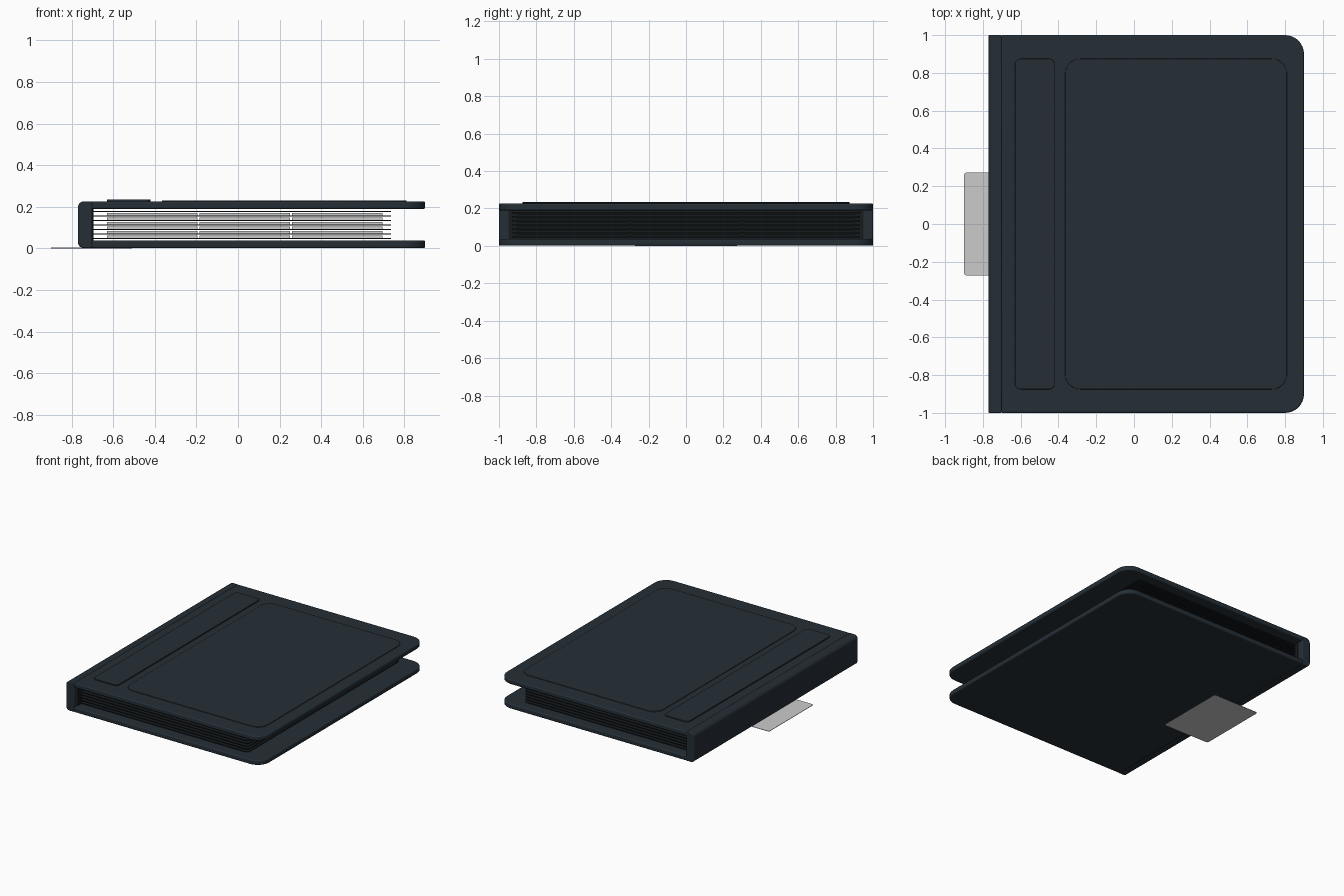
import bpy, bmesh, math

cube = bpy.data.objects.get("Cube")
if cube:
    bpy.data.objects.remove(cube, do_unlink=True)


def material(name, rgb):
    m = bpy.data.materials.new(name)
    m.use_nodes = True
    m.diffuse_color = (*rgb, 1)
    m.node_tree.nodes["Principled BSDF"].inputs["Base Color"].default_value = (*rgb, 1)
    return m


COVER = material("dark slate", (0.018, 0.028, 0.037))
PAGE = material("page black", (0.009, 0.012, 0.014))
CARD = material("card grey", (0.6, 0.6, 0.6))


def arc_corners(corners, steps=8):
    """Outline from (centre x, centre y, radius, start angle) corners."""
    pts = []
    for cx, cy, r, start in corners:
        n = steps if r > 0 else 0
        for i in range(n + 1):
            a = math.radians(start + 90 * i / max(n, 1))
            pts.append((cx + r * math.cos(a), cy + r * math.sin(a)))
    return pts


def slab(name, x0, x1, half_y, z0, z1, mat, r_left=0.0, r_right=0.0, bevel=0.0, mid_y=0.0):
    """Flat plate with rounded corners on its left and right ends."""
    lo, hi = mid_y - half_y, mid_y + half_y
    pts = arc_corners([(x1 - r_right, hi - r_right, r_right, 0),
                       (x0 + r_left, hi - r_left, r_left, 90),
                       (x0 + r_left, lo + r_left, r_left, 180),
                       (x1 - r_right, lo + r_right, r_right, 270)])
    return extrude(name, [(x, y, z0) for x, y in pts], (0, 0, z1 - z0), mat, bevel)


def extrude(name, pts, offset, mat, bevel=0.0):
    bm = bmesh.new()
    face = bm.faces.new([bm.verts.new(p) for p in pts])
    res = bmesh.ops.extrude_face_region(bm, geom=[face], use_keep_orig=True)
    moved = [v for v in res["geom"] if isinstance(v, bmesh.types.BMVert)]
    bmesh.ops.translate(bm, verts=moved, vec=offset)
    bmesh.ops.recalc_face_normals(bm, faces=bm.faces)
    me = bpy.data.meshes.new(name)
    bm.to_mesh(me)
    bm.free()
    me.materials.append(mat)
    ob = bpy.data.objects.new(name, me)
    bpy.context.collection.objects.link(ob)
    if bevel:
        mod = ob.modifiers.new("soft edge", "BEVEL")
        mod.width, mod.segments, mod.limit_method = bevel, 3, "ANGLE"
        mod.angle_limit = math.radians(40)
    bpy.context.view_layer.objects.active = ob
    ob.select_set(True)
    bpy.ops.object.shade_smooth_by_angle(angle=math.radians(35))
    ob.select_set(False)
    return ob


# Covers with large rounded corners on the opening side
BASE = 0.001
slab("bottom_cover", -0.705, 0.9, 1.0, BASE, 0.038, COVER, 0, 0.1, 0.008)
slab("top_cover", -0.705, 0.9, 1.0, 0.19, 0.226, COVER, 0, 0.1, 0.008)

# Spine: rounded outer edges, extruded along the binder
outline = arc_corners([(-0.70, 0.226, 0, 0), (-0.74, 0.196, 0.03, 90),
                       (-0.74, BASE + 0.03, 0.03, 180), (-0.70, BASE, 0, 270)])
extrude("spine", [(x, -1.0, z) for x, z in outline], (0, 2.0, 0), COVER, 0.006)
slab("page_hinge", -0.715, -0.695, 0.95, 0.03, 0.2, PAGE)

# Raised panels on the top cover
slab("spine_side_panel", -0.63, -0.42, 0.875, 0.22, 0.235, COVER, 0.03, 0.03, 0.003)
slab("front_panel", -0.365, 0.81, 0.875, 0.22, 0.231, COVER, 0.08, 0.08, 0.003)

# Pages, with a three by three grid of filled pockets between them
PAGES, FIRST, STEP, THICK = 7, 0.047, 0.0217, 0.006
for p in range(PAGES):
    z = FIRST + p * STEP
    slab(f"page_{p + 1}", -0.70, 0.735, 0.93, z - THICK / 2, z + THICK / 2, PAGE, 0, 0.03)
    if p == PAGES - 1:
        break
    for col in range(3):
        for row in range(3):
            x0 = -0.63 + col * 0.445
            pocket = slab(f"pocket_{p + 1}_{col + 1}_{row + 1}", x0, x0 + 0.435, 0.296,
                          z + THICK / 2, z + THICK / 2 + 0.011, PAGE,
                          mid_y=(row - 1) * 0.604)
            # Open ends show the card edges
            pocket.data.materials.append(CARD)
            for f in pocket.data.polygons:
                if abs(f.normal.y) > 0.9:
                    f.material_index = 1

# Loose card lying under the binder and showing past the spine
slab("loose_card", -0.9, -0.51, 0.272, 0, 0.003, CARD, 0.015, 0.015)
